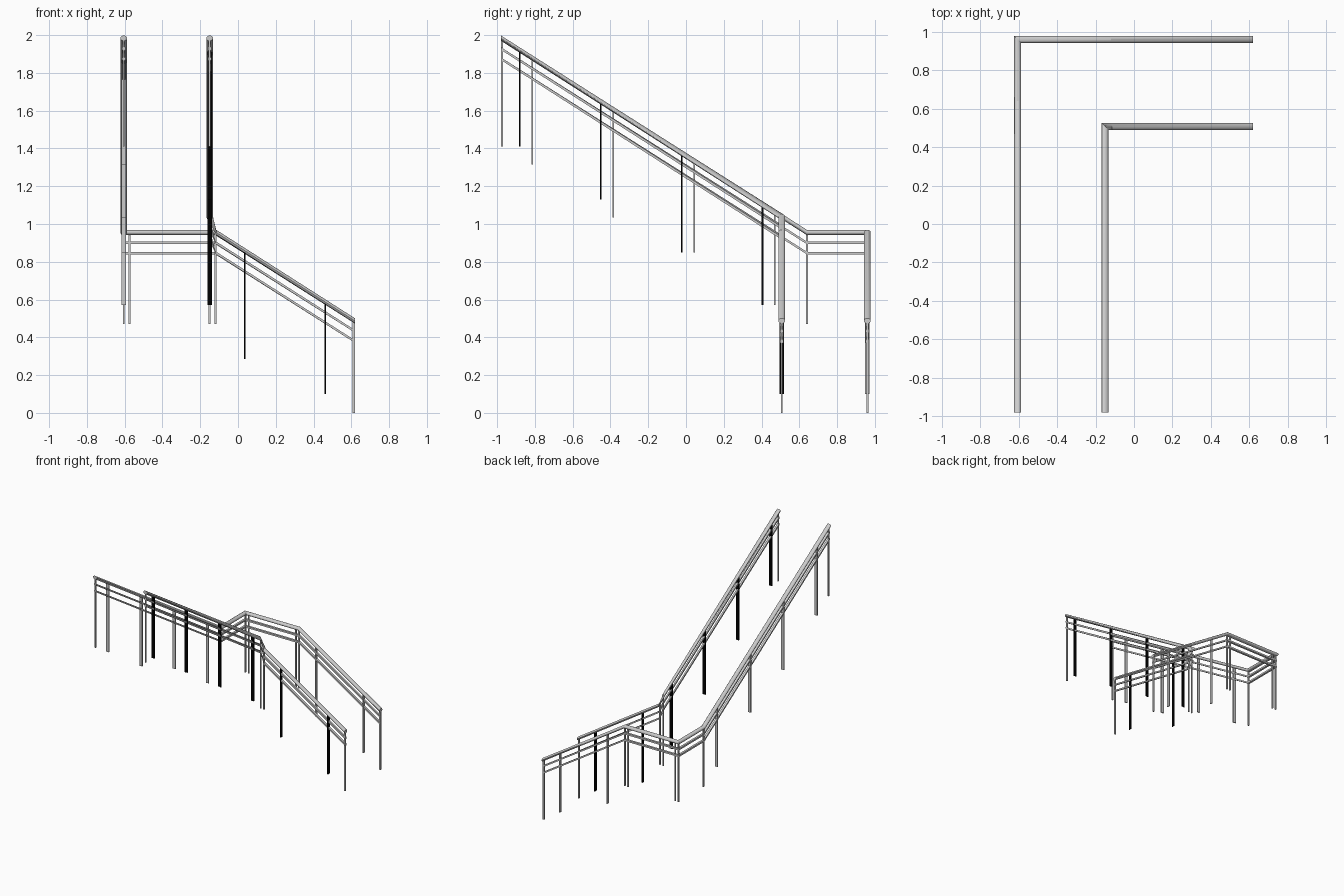
import bpy, bmesh, math
from mathutils import Vector

if "Cube" in bpy.data.objects:
    bpy.data.objects.remove(bpy.data.objects["Cube"])

# Plan positions and heights of the two stair railings
XO, YO = -0.605, 0.96      # outer run lines
XI, YI = -0.15, 0.507      # inner run lines
TOP = Vector((0, -0.98, 1.984))
FLAT = 0.955
SLOPE = 0.636
END = 0.619

outer = [(XO, TOP.y, TOP.z), (XO, 0.64, FLAT), (XO, YO, FLAT), (-0.12, YO, FLAT), (END, YO, 0.487)]
zc = TOP.z - SLOPE * (YI - TOP.y)
inner = [(XI, TOP.y, TOP.z), (XI, YI, zc), (-0.115, YI, FLAT), (END, YI, 0.487)]

black = bpy.data.materials.new("black_metal")
black.diffuse_color = (0.0, 0.0, 0.0, 1)
black.use_nodes = True
black.node_tree.nodes["Principled BSDF"].inputs["Base Color"].default_value = black.diffuse_color


def oval(w, h, n=16):
    return [(w / 2 * math.cos(2 * math.pi * k / n), h / 2 * math.sin(2 * math.pi * k / n)) for k in range(n)]


def box(w, h):
    return [(w / 2, -h / 2), (w / 2, h / 2), (-w / 2, h / 2), (-w / 2, -h / 2)]


def sweep(name, path, drop, profile):
    """Sweep a profile along the path with plumb ends and mitred corners."""
    pts = [Vector(p) - Vector((0, 0, drop)) for p in path]
    dirs = [Vector((b.x - a.x, b.y - a.y, 0)).normalized() for a, b in zip(pts, pts[1:])]
    n = len(profile)
    bm = bmesh.new()
    rings = []
    for i, p in enumerate(pts):
        d0, d1 = dirs[max(i - 1, 0)], dirs[min(i, len(dirs) - 1)]
        t = (d0 + d1).normalized()
        side = Vector((t.y, -t.x, 0)) / t.dot(d0)
        rings.append([bm.verts.new(p + side * u + Vector((0, 0, v))) for u, v in profile])
    for r, s in zip(rings, rings[1:]):
        for k in range(n):
            bm.faces.new((r[k], r[(k + 1) % n], s[(k + 1) % n], s[k]))
    bm.faces.new(rings[0])
    bm.faces.new(rings[-1])
    bmesh.ops.recalc_face_normals(bm, faces=bm.faces)
    me = bpy.data.meshes.new(name)
    bm.to_mesh(me)
    bm.free()
    ob = bpy.data.objects.new(name, me)
    bpy.context.collection.objects.link(ob)
    bpy.context.view_layer.objects.active = ob
    ob.select_set(True)
    bpy.ops.object.shade_smooth_by_angle(angle=math.radians(30))
    ob.select_set(False)


def post(name, x, y, z0, z1, sx=0.01, sy=0.01, mat=None):
    """Upright bar between two heights."""
    bpy.ops.mesh.primitive_cube_add(size=1, location=(x, y, (z0 + z1) / 2))
    ob = bpy.context.object
    ob.name = name
    ob.scale = (sx, sy, z1 - z0)
    if mat:
        ob.data.materials.append(mat)


def upper_z(y):
    return max(FLAT, TOP.z - SLOPE * (y - TOP.y))


def lower_z(x):
    return FLAT - (FLAT - 0.487) * max(0, x + 0.12) / (END + 0.12)


WIDE, THIN = 0.024, 0.008
upper_posts = {
    "outer": (XO, [(-0.815, 1.315), (-0.385, 1.035), (0.043, 0.85), (0.47, 0.57)]),
    "inner": (XI, [(-0.88, 1.41), (-0.452, 1.13), (-0.022, 0.85), (0.405, 0.57)]),
}

for side, path, yrun, mat in (("outer", outer, YO, None), ("inner", inner, YI, black)):
    # handrail and the two thin flat-sided rails beneath it
    sweep(side + "_handrail", path, 0, oval(0.036, 0.028))
    sweep(side + "_middle_rail", path, 0.055, box(0.017, 0.014))
    sweep(side + "_lower_rail", path, 0.109, box(0.017, 0.014))
    # flat posts on the upper flight (black on the inner railing)
    x, posts = upper_posts[side]
    for y, z0 in posts:
        post(side + "_upper_post", x, y, z0, upper_z(y), WIDE, THIN, mat)
    post(side + "_top_end_post", x, TOP.y + 0.005, 1.41, TOP.z - 0.005)
    # flat posts on the lower flight
    for px, z0 in ((0.035, 0.285), (0.463, 0.10)):
        post(side + "_lower_post", px, yrun, z0, lower_z(px), THIN, WIDE, mat)
    post(side + "_bottom_end_post", END - 0.006, yrun, 0, 0.488, 0.012)
    # slim post at the head of the lower flight
    post(side + "_lower_head_post", -0.12, yrun, 0.47, FLAT)

# slim landing posts
post("outer_landing_post", XO, 0.64, 0.47, FLAT)
post("outer_corner_post_a", XO, YO, 0.47, FLAT)
post("outer_corner_post_b", XO + 0.03, YO, 0.47, FLAT)
post("outer_landing_end_post", XI, YO, 0.47, FLAT)
post("inner_corner_post", XI, YI, 0.47, zc)
